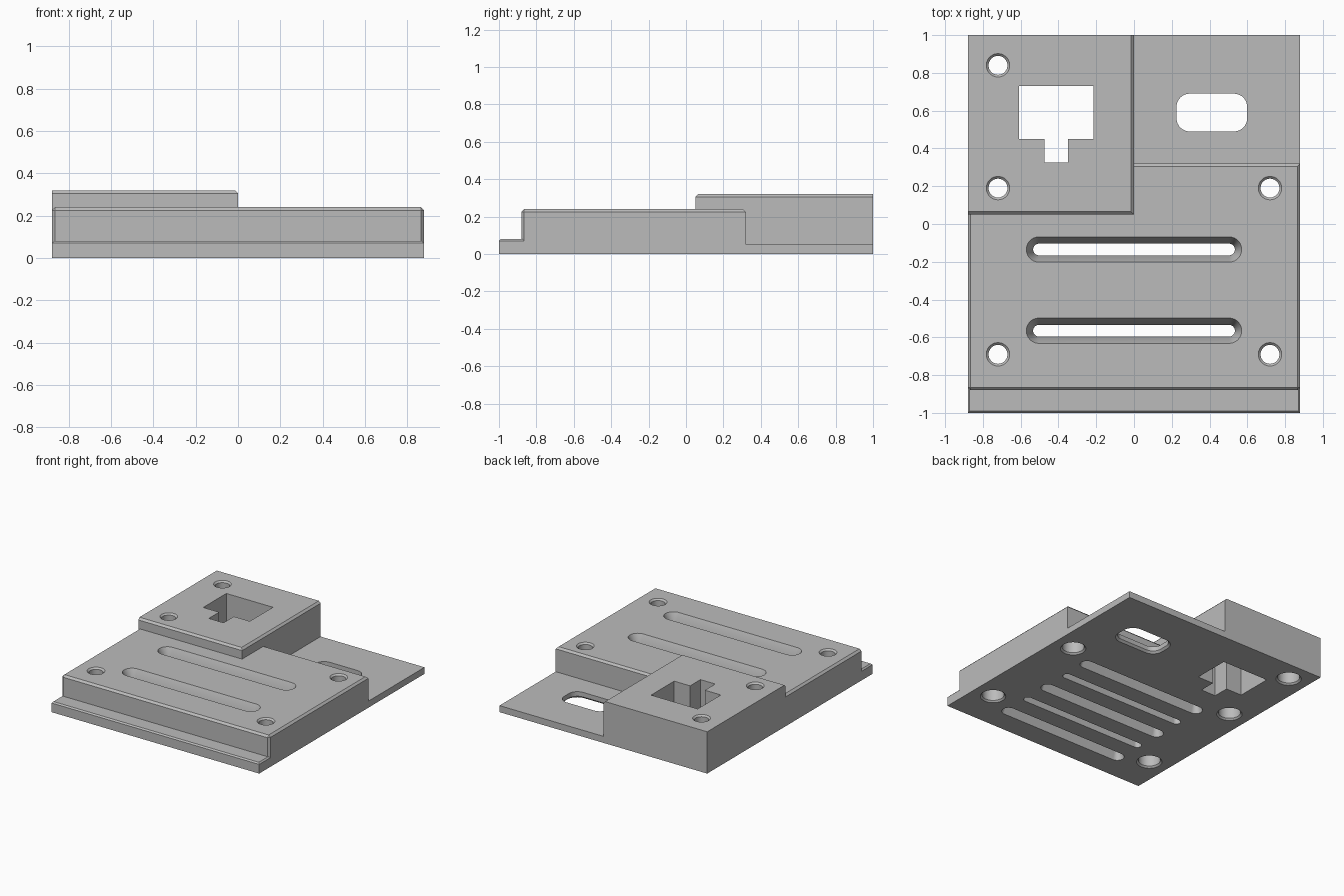
import bpy, bmesh, math

if "Cube" in bpy.data.objects:
    bpy.data.objects.remove(bpy.data.objects["Cube"])

grey = bpy.data.materials.new("plain_grey")
grey.use_nodes = True
colour = (0.5, 0.5, 0.5, 1)
grey.diffuse_color = colour
grey.node_tree.nodes["Principled BSDF"].inputs["Base Color"].default_value = colour


def finish(bm, name):
    bmesh.ops.recalc_face_normals(bm, faces=bm.faces)
    mesh = bpy.data.meshes.new(name)
    bm.to_mesh(mesh)
    bm.free()
    mesh.materials.append(grey)
    obj = bpy.data.objects.new(name, mesh)
    bpy.context.collection.objects.link(obj)
    return obj


def box(name, x0, x1, y0, y1, z0, z1, sides="", chamfer=0.015, corners=False):
    """Box with chamfers on the top edges of the named sides (W, E, S, N)."""
    bm = bmesh.new()
    bmesh.ops.create_cube(bm, size=1)
    for v in bm.verts:
        v.co.x = x1 if v.co.x > 0 else x0
        v.co.y = y1 if v.co.y > 0 else y0
        v.co.z = z1 if v.co.z > 0 else z0
    edge_test = {"W": (0, x0), "E": (0, x1), "S": (1, y0), "N": (1, y1)}

    def on(e, axis, value):
        return all(abs(v.co[axis] - value) < 1e-5 for v in e.verts)

    edges = [e for e in bm.edges if
             (on(e, 2, z1) and any(on(e, *edge_test[s]) for s in sides))
             or (corners and on(e, 1, y0) and not on(e, 2, z0) and not on(e, 2, z1))]
    if edges:
        bmesh.ops.bevel(bm, geom=edges, offset=chamfer, segments=1,
                        affect='EDGES', profile=0.5)
    return finish(bm, name)


def rounded_cutter(name, cx, cy, hx, hy, r, sections, steps=10):
    """Lofted rounded-rectangle cutter; sections are (height, inset) pairs."""
    bm = bmesh.new()
    rings = []
    for z, inset in sections:
        ring = []
        for quarter, (sx, sy) in enumerate([(1, 1), (-1, 1), (-1, -1), (1, -1)]):
            for i in range(steps + 1):
                a = (quarter + i / steps) * math.pi / 2
                ring.append(bm.verts.new((cx + sx * (hx - r) + (r - inset) * math.cos(a),
                                          cy + sy * (hy - r) + (r - inset) * math.sin(a), z)))
        rings.append(ring)
    n = len(rings[0])
    for low, high in zip(rings, rings[1:]):
        for i in range(n):
            j = (i + 1) % n
            bm.faces.new((low[i], low[j], high[j], high[i]))
    bm.faces.new(rings[0][::-1])
    bm.faces.new(rings[-1])
    bmesh.ops.remove_doubles(bm, verts=bm.verts, dist=1e-5)
    return finish(bm, name)


def combine(target, tool, operation):
    mod = target.modifiers.new("combine", 'BOOLEAN')
    mod.operation = operation
    mod.solver = 'EXACT'
    mod.object = tool
    bpy.context.view_layer.objects.active = target
    bpy.ops.object.modifier_apply(modifier=mod.name)
    bpy.data.objects.remove(tool)


W, TOP, HIGH, THIN = 0.88, 0.24, 0.32, 0.05

# Stepped body: main deck, front ledge, rear raised block, rear thin plate
body = box("stepped_base_plate", -W, W, -0.88, 0.32, 0, TOP, "WESN", corners=True)
combine(body, box("front_ledge", -W, W, -1, -0.8, 0, 0.08, "WES", 0.01), 'UNION')
combine(body, box("raised_block", -W, 0, 0.05, 1, 0, HIGH, "ES"), 'UNION')
combine(body, box("thin_plate", -0.1, W, 0.25, 1, 0, THIN), 'UNION')

# Screw holes: countersunk at the top, counterbored below
for x, y, top in [(-0.72, 0.84, HIGH), (-0.72, 0.19, HIGH), (0.72, 0.19, TOP),
                  (-0.72, -0.69, TOP), (0.72, -0.69, TOP)]:
    hole = rounded_cutter("hole_cutter", x, y, 0.09, 0.09, 0.09,
                          [(-0.05, 0), (0, 0), (0.012, 0.012), (0.12, 0.012), (0.12, 0.04),
                           (top - 0.012, 0.04), (top, 0.028), (top + 0.05, 0.028)])
    combine(body, hole, 'DIFFERENCE')

# Long slots through the deck, flared towards the top
for y in (-0.135, -0.565):
    slot = rounded_cutter("slot_cutter", 0, y, 0.57, 0.067, 0.067,
                          [(-0.05, 0.036), (TOP - 0.08, 0.036), (TOP, 0), (TOP + 0.05, 0)])
    combine(body, slot, 'DIFFERENCE')

# Blind grooves in the underside, between the slots
for y in (0.08, -0.35, -0.78):
    groove = rounded_cutter("groove_cutter", 0, y, 0.55, 0.05, 0.05,
                            [(-0.05, 0), (0, 0), (0.1, 0.03)])
    combine(body, groove, 'DIFFERENCE')

# Rounded window in the thin plate
window = rounded_cutter("window_cutter", 0.412, 0.59, 0.202, 0.115, 0.085,
                        [(-0.05, 0), (0, 0), (0.015, 0.015), (0.2, 0.015)])
combine(body, window, 'DIFFERENCE')

# T-shaped opening through the raised block
combine(body, box("opening_cutter", -0.61, -0.215, 0.45, 0.73, -0.1, 0.5), 'DIFFERENCE')
combine(body, box("stem_cutter", -0.475, -0.35, 0.325, 0.5, -0.1, 0.5), 'DIFFERENCE')

bpy.ops.object.select_all(action='DESELECT')
body.select_set(True)
bpy.context.view_layer.objects.active = body
bpy.ops.object.shade_smooth_by_angle(angle=math.radians(25))
